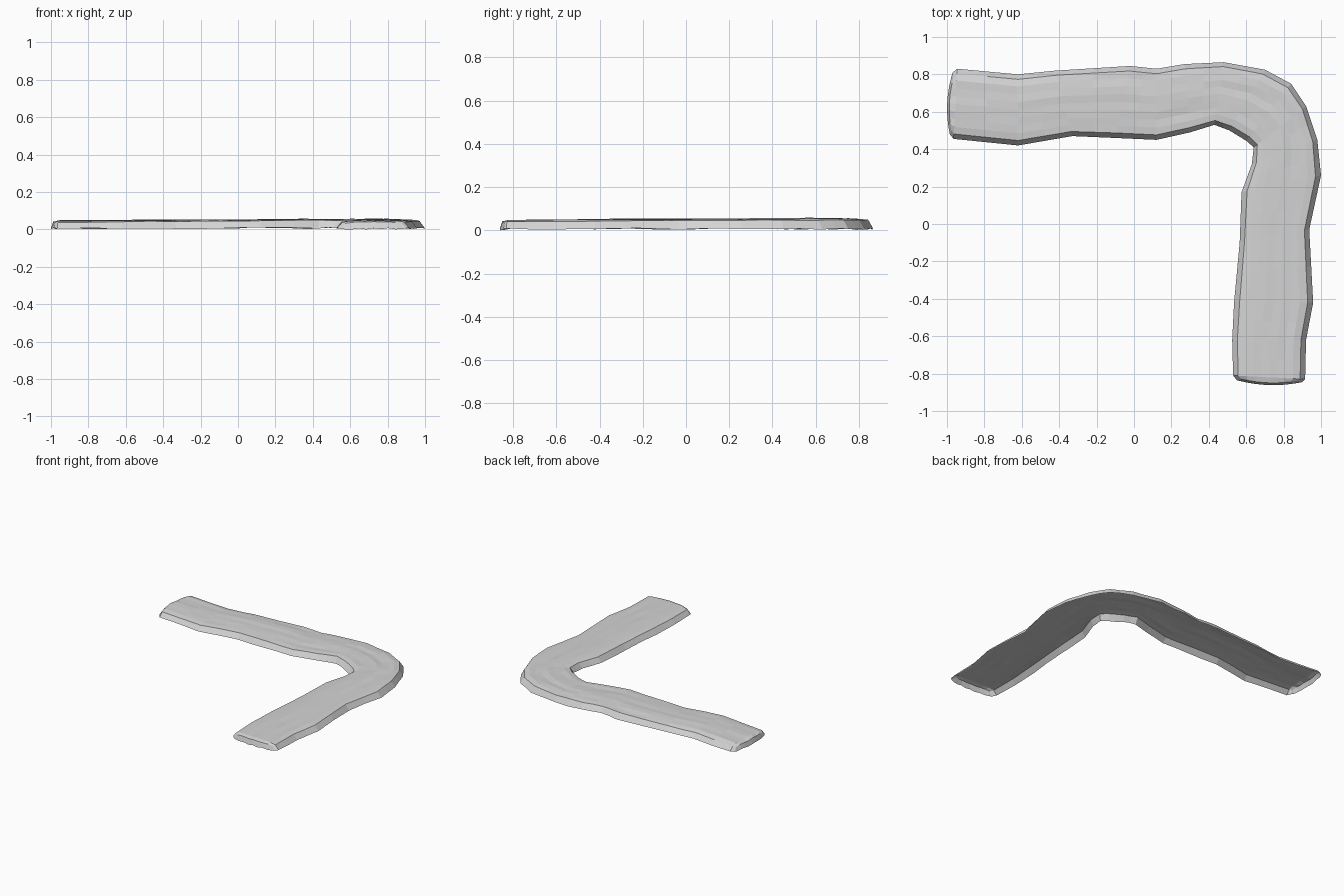
import bpy, bmesh, math, random
from mathutils import Vector

random.seed(4)
if "Cube" in bpy.data.objects:
    bpy.data.objects.remove(bpy.data.objects["Cube"], do_unlink=True)

# Matching points along the outer and inner edges of the bent strip
OUTER = [(-.97, .81), (-.945, .83), (-.62, .80), (-.42, .82), (-.02, .845), (.12, .83),
         (.27, .855), (.48, .865), (.70, .825), (.84, .75), (.92, .63), (.98, .45),
         (1, .26), (.937, -.03), (.958, -.42), (.92, -.62), (.915, -.83), (.90, -.845)]
INNER = [(-.985, .48), (-.965, .455), (-.62, .42), (-.33, .47), (-.10, .46), (.12, .45),
         (.30, .49), (.43, .53), (.51, .50), (.60, .445), (.64, .41), (.63, .32),
         (.575, .17), (.565, -.10), (.535, -.42), (.525, -.62), (.53, -.81), (.55, -.835)]
# Cross-section: position from outer to inner edge, and drop below the crown
ACROSS = [0, .07, .17, .28, .39, .5, .61, .72, .83, .93, 1]
DROP = [0, .008, .004, .002, .001, 0, .001, .002, .004, .008, 0]
LAST = len(ACROSS) - 1


def rail(points):
    """Edge points with one extra point halfway along each long span."""
    pts = [Vector(p) for p in points]
    out = [pts[0]]
    for i, (a, b) in enumerate(zip(pts, pts[1:])):
        if 0 < i < len(pts) - 2:
            out.append((a + b) / 2)
        out.append(b)
    return out


outer, inner = rail(OUTER), rail(INNER)
count = len(outer)
bm = bmesh.new()
rows, feet = [], {}
grain = [random.uniform(-.003, .003) for t in ACROSS]

# Top skin and flared side walls, open underneath
for i, (o, n) in enumerate(zip(outer, inner)):
    s = i / (count - 1)
    crown = .045 + .011 * math.sin(math.pi * s) ** .7
    end = i in (0, count - 1)
    way = Vector((-1, 0)) if i == 0 else Vector((0, -1))
    row, foot = [], []
    for j, t in enumerate(ACROSS):
        p = o.lerp(n, t)
        grain[j] = .7 * grain[j] + random.uniform(-.002, .002) * (1.3 - .7 * s)
        rim = j in (0, LAST)
        if end:
            p = p + way * .085 * t * (1 - t)
        z = random.uniform(.002, .01) if rim else crown - DROP[j] + grain[j]
        q = p
        if end and not rim:
            q = p - way * .012
            z -= .005
        v = bm.verts.new((q.x, q.y, z))
        row.append(v)
        if end:
            foot.append(v if rim else bm.verts.new((p.x, p.y, random.uniform(0, .008))))
    rows.append(row)
    if end:
        feet[i] = foot

for a, b in zip(rows, rows[1:]):
    for j in range(LAST):
        bm.faces.new((a[j], a[j + 1], b[j + 1], b[j]))
# End walls
for i, foot in feet.items():
    for j in range(LAST):
        ring = [rows[i][j], foot[j], foot[j + 1], rows[i][j + 1]]
        if i:
            ring.reverse()
        bm.faces.new(list(dict.fromkeys(ring)))
# Every outside face leans upward
bm.normal_update()
for f in bm.faces:
    if f.normal.z < 0:
        f.normal_flip()

mesh = bpy.data.meshes.new("bent_path")
bm.to_mesh(mesh)
bm.free()
path = bpy.data.objects.new("bent_path", mesh)
bpy.context.collection.objects.link(path)

# Plain light grey
grey = bpy.data.materials.new("light_grey")
grey.use_nodes = True
colour = (.66, .66, .66, 1)
grey.diffuse_color = colour
grey.node_tree.nodes["Principled BSDF"].inputs["Base Color"].default_value = colour
mesh.materials.append(grey)
